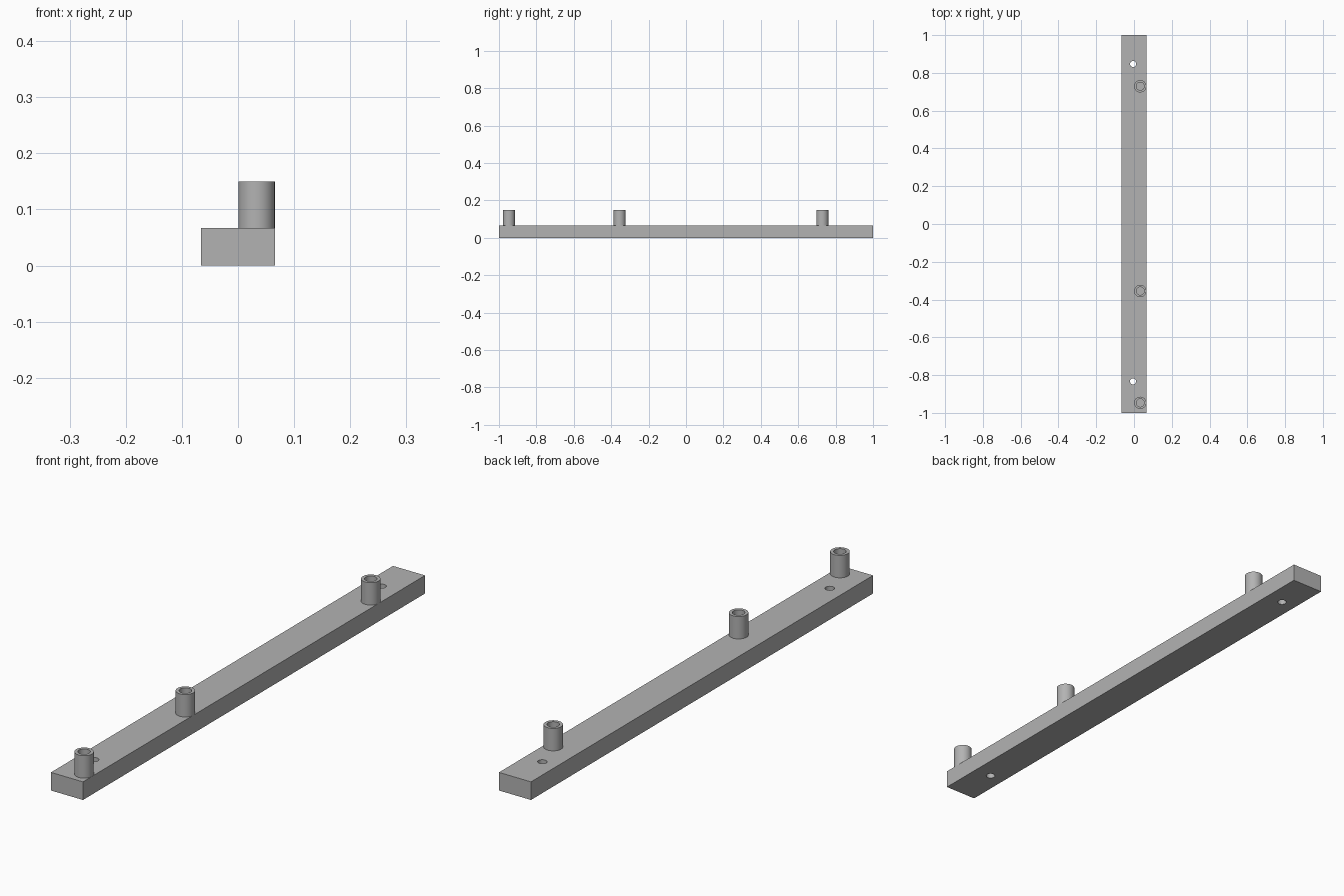
import bpy, bmesh, math
from mathutils import Matrix

if "Cube" in bpy.data.objects:
    bpy.data.objects.remove(bpy.data.objects["Cube"])

BAR_W, BAR_H = 0.131, 0.067
PEG_TOP, PEG_R, BORE_R = 0.15, 0.0325, 0.021
PEG_X, PEG_YS = 0.033, (-0.947, -0.355, 0.729)
HOLE_X, HOLE_YS, HOLE_R = -0.005, (-0.833, 0.847), 0.016
SEGMENTS = 48

grey = bpy.data.materials.new("grey")
grey.diffuse_color = (0.45, 0.45, 0.45, 1)
grey.use_nodes = True
grey.node_tree.nodes["Principled BSDF"].inputs["Base Color"].default_value = grey.diffuse_color


def finish(name, bm):
    mesh = bpy.data.meshes.new(name)
    bmesh.ops.recalc_face_normals(bm, faces=bm.faces)
    bm.to_mesh(mesh)
    bm.free()
    mesh.materials.append(grey)
    obj = bpy.data.objects.new(name, mesh)
    bpy.context.collection.objects.link(obj)
    return obj


def smooth(obj):
    bpy.ops.object.select_all(action='DESELECT')
    obj.select_set(True)
    bpy.context.view_layer.objects.active = obj
    bpy.ops.object.shade_smooth_by_angle(angle=math.radians(30))


# Long bar
bm = bmesh.new()
bmesh.ops.create_cube(bm, size=1, matrix=Matrix.Translation((0, 0, BAR_H / 2))
                      @ Matrix.Diagonal((BAR_W, 2, BAR_H, 1)))
bar = finish("bar", bm)

# Screw holes through the bar
bm = bmesh.new()
for y in HOLE_YS:
    bmesh.ops.create_cone(bm, cap_ends=True, segments=SEGMENTS, radius1=HOLE_R,
                          radius2=HOLE_R, depth=0.3,
                          matrix=Matrix.Translation((HOLE_X, y, BAR_H / 2)))
cutter = finish("hole_cutter", bm)
cutter.hide_render = True
cut = bar.modifiers.new("screw_holes", 'BOOLEAN')
cut.operation, cut.solver, cut.object = 'DIFFERENCE', 'EXACT', cutter
bpy.context.view_layer.objects.active = bar
bpy.ops.object.modifier_apply(modifier=cut.name)
bpy.data.objects.remove(cutter)
smooth(bar)

# Hollow pegs, turned from a wall profile and open at the top
for i, y in enumerate(PEG_YS):
    bm = bmesh.new()
    profile = [(PEG_R, BAR_H), (PEG_R, PEG_TOP), (BORE_R, PEG_TOP), (BORE_R, BAR_H)]
    verts = [bm.verts.new((r, 0, z)) for r, z in profile]
    edges = [bm.edges.new(pair) for pair in zip(verts, verts[1:])]
    bmesh.ops.spin(bm, geom=verts + edges, cent=(0, 0, 0), axis=(0, 0, 1),
                   angle=math.tau, steps=SEGMENTS, use_merge=True)
    bmesh.ops.remove_doubles(bm, verts=bm.verts, dist=1e-5)
    bmesh.ops.translate(bm, verts=bm.verts, vec=(PEG_X, y, 0))
    smooth(finish(f"peg_{i + 1}", bm))
